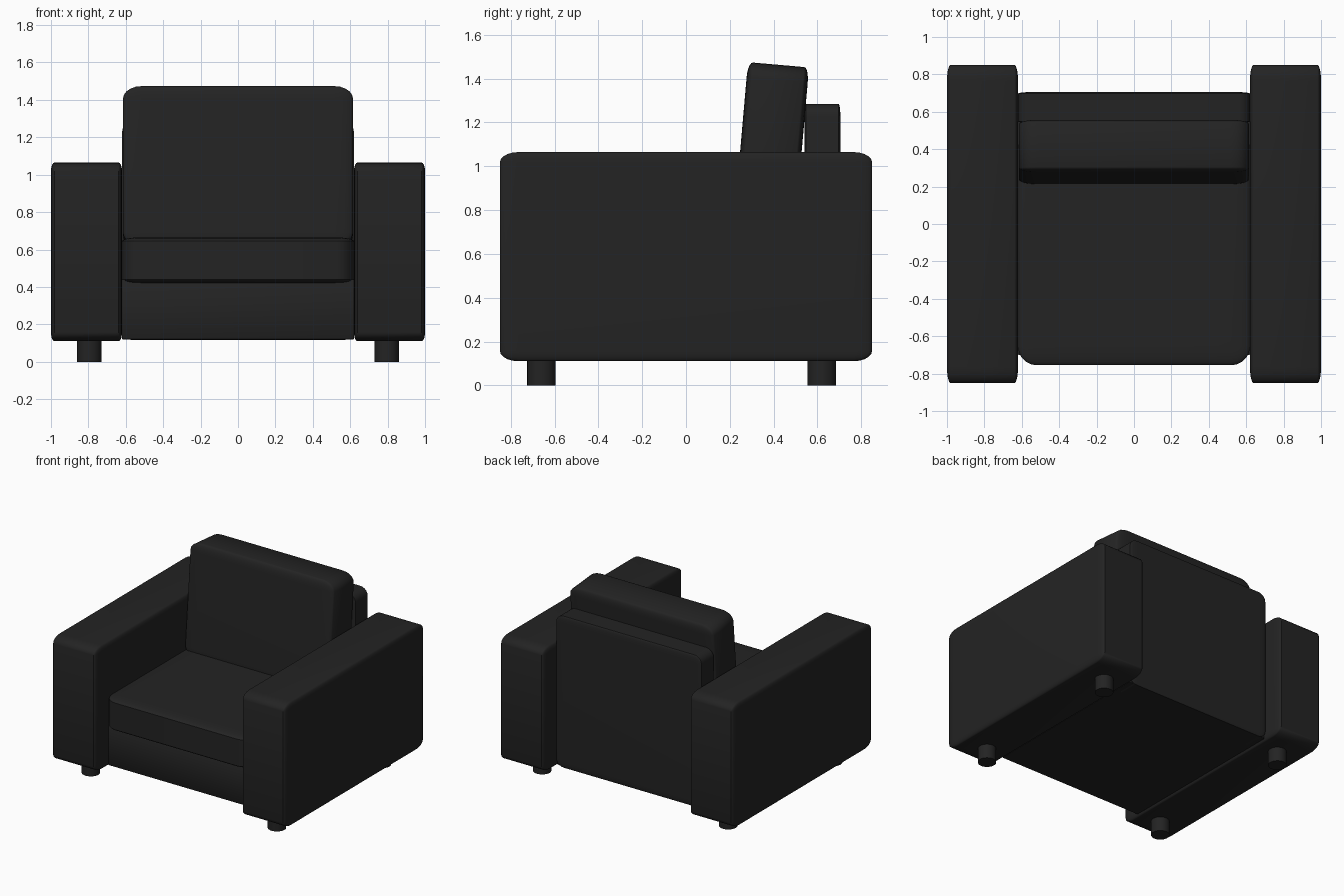
import bpy, math

if "Cube" in bpy.data.objects:
    bpy.data.objects.remove(bpy.data.objects["Cube"])

leather = bpy.data.materials.new("black leather")
leather.diffuse_color = (0.017, 0.017, 0.017, 1)
leather.use_nodes = True
leather.node_tree.nodes["Principled BSDF"].inputs["Base Color"].default_value = leather.diffuse_color


def finish(ob, name):
    ob.name = name
    ob.data.materials.append(leather)
    bpy.ops.object.shade_smooth_by_angle(angle=math.radians(35))
    return ob


def cushion(name, lo, hi, frac, tilt=0.0):
    """Box whose rounding is proportional to each side, optionally tilted about x."""
    size = [b - a for a, b in zip(lo, hi)]
    centre = [(a + b) / 2 for a, b in zip(lo, hi)]
    bpy.ops.mesh.primitive_cube_add(size=1)
    ob = bpy.context.object
    bev = ob.modifiers.new("rounding", 'BEVEL')
    bev.width = frac
    bev.segments = 5
    bpy.ops.object.modifier_apply(modifier=bev.name)
    ob.scale = size
    bpy.ops.object.transform_apply(location=False, rotation=False, scale=True)
    ob.location = centre
    ob.rotation_euler.x = tilt
    return finish(ob, name)


# Frame, back panel and cushions
cushion("base", (-0.62, -0.70, 0.12), (0.62, 0.69, 0.44), 0.005)
cushion("back_panel", (-0.62, 0.54, 0.115), (0.62, 0.705, 1.285), 0.05)
cushion("seat_cushion", (-0.62, -0.755, 0.42), (0.62, 0.50, 0.665), 0.08)
cushion("back_cushion", (-0.615, 0.245, 0.61), (0.615, 0.525, 1.465), 0.08,
        tilt=math.radians(-5))

# Arms and feet, mirrored left and right
for side, s in (("left", -1), ("right", 1)):
    x0, x1 = sorted((s * 0.62, s * 1.0))
    cushion(side + "_arm", (x0, -0.85, 0.11), (x1, 0.85, 1.065), 0.05)
    for end, y in (("front", -0.66), ("back", 0.62)):
        bpy.ops.mesh.primitive_cylinder_add(vertices=32, radius=0.065, depth=0.13,
                                            location=(s * 0.795, y, 0.065))
        finish(bpy.context.object, f"{side}_{end}_foot")
